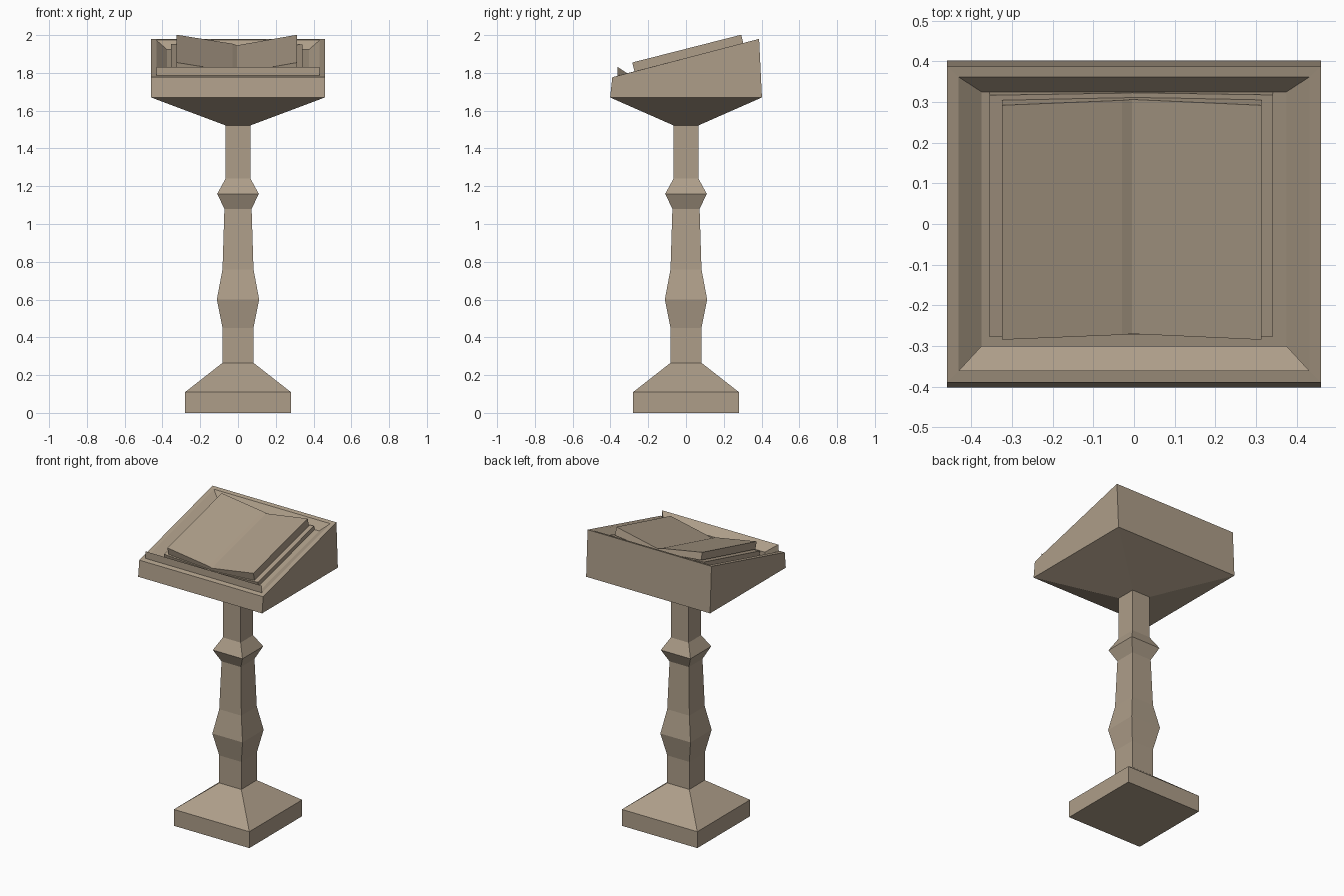
import bpy, bmesh, math
from mathutils import Matrix

if "Cube" in bpy.data.objects:
    bpy.data.objects.remove(bpy.data.objects["Cube"])

# weathered brown wood
wood = bpy.data.materials.new("wood")
wood.diffuse_color = (.42, .34, .25, 1)
wood.use_nodes = True
wood.node_tree.nodes["Principled BSDF"].inputs["Base Color"].default_value = wood.diffuse_color


def finish(bm, name, matrix=None):
    bmesh.ops.recalc_face_normals(bm, faces=bm.faces)
    mesh = bpy.data.meshes.new(name)
    bm.to_mesh(mesh)
    bm.free()
    mesh.materials.append(wood)
    obj = bpy.data.objects.new(name, mesh)
    bpy.context.collection.objects.link(obj)
    if matrix:
        obj.matrix_world = matrix
    return obj


def loft(name, rings):
    """Capped four-sided loft; ring = (half x, front y, front z, back y, back z)."""
    bm = bmesh.new()
    loops = []
    for hx, yf, zf, yb, zb in rings:
        loops.append([bm.verts.new(p) for p in
                      ((-hx, yf, zf), (hx, yf, zf), (hx, yb, zb), (-hx, yb, zb))])
    for a, b in zip(loops, loops[1:]):
        for i in range(4):
            j = (i + 1) % 4
            bm.faces.new((a[i], a[j], b[j], b[i]))
    bm.faces.new(loops[0])
    bm.faces.new(loops[-1])
    return finish(bm, name)


def prism(name, top, bottom, v0, v1, matrix):
    """Extrude an x/height section along y, quad by quad between matching points."""
    bm = bmesh.new()
    section = top + bottom[::-1]
    ends = [[bm.verts.new((x, v, w)) for x, w in section] for v in (v0, v1)]
    n, k = len(section), len(top)
    for i in range(n):
        j = (i + 1) % n
        bm.faces.new((ends[0][i], ends[0][j], ends[1][j], ends[1][i]))
    for e in ends:
        for i in range(k - 1):
            bm.faces.new((e[i], e[i + 1], e[n - 2 - i], e[n - 1 - i]))
    return finish(bm, name, matrix)


# pedestal: square turned profile (half width, height)
profile = [(.28, 0), (.28, .11), (.082, .265), (.082, .45), (.112, .60), (.082, .76),
           (.072, 1.08), (.11, 1.16), (.066, 1.24), (.066, 1.525)]
loft("pedestal", [(r, -r, z, r, z) for r, z in profile])

# slanted desk with tapered underside and recessed tray
loft("desk", [(.066, -.066, 1.522, .066, 1.522),
              (.46, -.402, 1.67, .402, 1.67),
              (.46, -.39, 1.777, .387, 1.98),
              (.432, -.362, 1.785, .362, 1.973),
              (.375, -.30, 1.763, .325, 1.923)])

# book stop along the front of the tray
bm = bmesh.new()
ends = [[bm.verts.new((s * x, y, z)) for x, y, z in
         ((.432, -.362, 1.78), (.432, -.362, 1.832), (.375, -.30, 1.79), (.375, -.30, 1.762))]
        for s in (-1, 1)]
for i in range(4):
    j = (i + 1) % 4
    bm.faces.new((ends[0][i], ends[0][j], ends[1][j], ends[1][i]))
for e in ends:
    bm.faces.new(e)
finish(bm, "book_stop")

# open book, in the frame of the slanted top
tilt = Matrix.Translation((0, 0, 1.88)) @ Matrix.Rotation(math.radians(14.3), 4, 'X')
prism("book_cover",
      [(-.355, -.007), (-.03, -.028), (-.005, -.032), (.342, -.01)],
      [(-.355, -.04), (-.03, -.05), (-.005, -.05), (.342, -.04)],
      -.288, .325, tilt)
prism("book_pages",
      [(-.325, .046), (-.03, -.003), (-.005, -.012), (.313, .046)],
      [(-.325, -.004), (-.03, -.03), (-.005, -.034), (.313, -.008)],
      -.282, .313, tilt)
